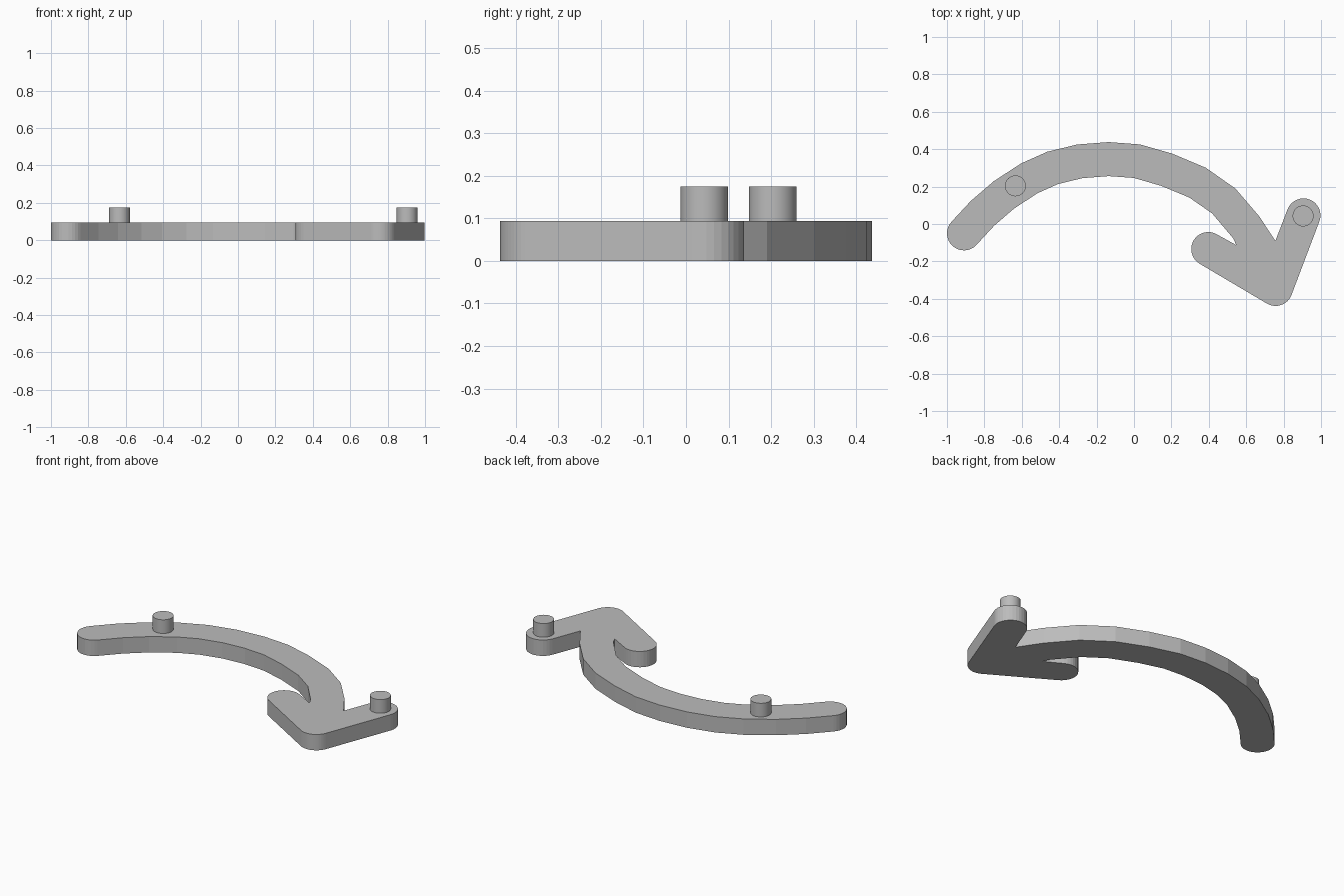
import bpy, bmesh, math
from mathutils import Vector

cube = bpy.data.objects.get("Cube")
if cube:
    bpy.data.objects.remove(cube, do_unlink=True)

THICKNESS = 0.094
HALF_WIDTH = 0.091
PEG_RADIUS = 0.056
PEG_TOP = 0.175

grey = bpy.data.materials.new("light_grey")
grey.use_nodes = True
colour = (0.5, 0.5, 0.5, 1)
grey.diffuse_color = colour
grey.node_tree.nodes["Principled BSDF"].inputs["Base Color"].default_value = colour


def extrude_outline(name, outline, bottom, top):
    """Turn a closed flat outline into a solid slab."""
    bm = bmesh.new()
    face = bm.faces.new([bm.verts.new((p.x, p.y, bottom)) for p in outline])
    result = bmesh.ops.extrude_face_region(bm, geom=[face], use_keep_orig=True)
    moved = [v for v in result["geom"] if isinstance(v, bmesh.types.BMVert)]
    bmesh.ops.translate(bm, verts=moved, vec=(0, 0, top - bottom))
    bmesh.ops.recalc_face_normals(bm, faces=bm.faces)
    mesh = bpy.data.meshes.new(name)
    bm.to_mesh(mesh)
    bm.free()
    mesh.materials.append(grey)
    obj = bpy.data.objects.new(name, mesh)
    bpy.context.scene.collection.objects.link(obj)
    return obj


def clockwise_arc(centre, start, end, radius=HALF_WIDTH, steps=16):
    """Points from the start direction clockwise to the end direction."""
    a0 = math.atan2(start.y, start.x)
    sweep = (a0 - math.atan2(end.y, end.x)) % math.tau
    return [centre + radius * Vector((math.cos(a0 - sweep * i / steps),
                                      math.sin(a0 - sweep * i / steps)))
            for i in range(steps + 1)]


def left_normal(a, b):
    d = (b - a).normalized()
    return Vector((-d.y, d.x))


# Curved shaft centreline, offset to both sides
path = [Vector(p) for p in (
    (-.909, -.05), (-.81, .057), (-.695, .156), (-.56, .244), (-.435, .300),
    (-.29, .335), (-.135, .347), (.015, .336), (.175, .290), (.34, .221),
    (.48, .123), (.60, -.018))]
normals = [left_normal(path[max(i - 1, 0)], path[min(i + 1, len(path) - 1)])
           for i in range(len(path))]
outer = [p + n * HALF_WIDTH for p, n in zip(path, normals)]
inner = [p - n * HALF_WIDTH for p, n in zip(path, normals)]

# Arrow head: two rounded arms meeting at a rounded tip
tip = Vector((.757, -.347))
left_end = Vector((.906, .046))
right_end = Vector((.397, -.134))
n_left = left_normal(tip, left_end)      # inner side of the left arm
n_right = left_normal(right_end, tip)    # inner side of the right arm
outer_notch = Vector((.756, -.090))
inner_notch = Vector((.547, -.113))

outline = outer + [outer_notch]
outline += clockwise_arc(left_end, n_left, -n_left)
outline += clockwise_arc(tip, -n_left, -n_right)
outline += clockwise_arc(right_end, -n_right, n_right)
outline += [inner_notch] + inner[:0:-1]
outline += clockwise_arc(path[0], -normals[0], normals[0])[:-1]
extrude_outline("curved_arrow", outline, 0, THICKNESS)

# Mounting pegs on the shaft and the left arm
for name, centre in (("shaft_peg", (-.634, .204)), ("arm_peg", (.904, .043))):
    circle = clockwise_arc(Vector(centre), Vector((1, 0)), Vector((1, 0.0001)),
                           PEG_RADIUS, 1)
    circle = [Vector(centre) + PEG_RADIUS * Vector((math.cos(a), math.sin(a)))
              for a in (math.tau * i / 32 for i in range(32))]
    peg = extrude_outline(name, circle, THICKNESS - 0.01, PEG_TOP)
    for poly in peg.data.polygons:
        poly.use_smooth = abs(poly.normal.z) < 0.5
    for edge in peg.data.edges:
        a, b = (peg.data.vertices[v].co for v in edge.vertices)
        edge.use_edge_sharp = abs(a.z - b.z) < 0.001
